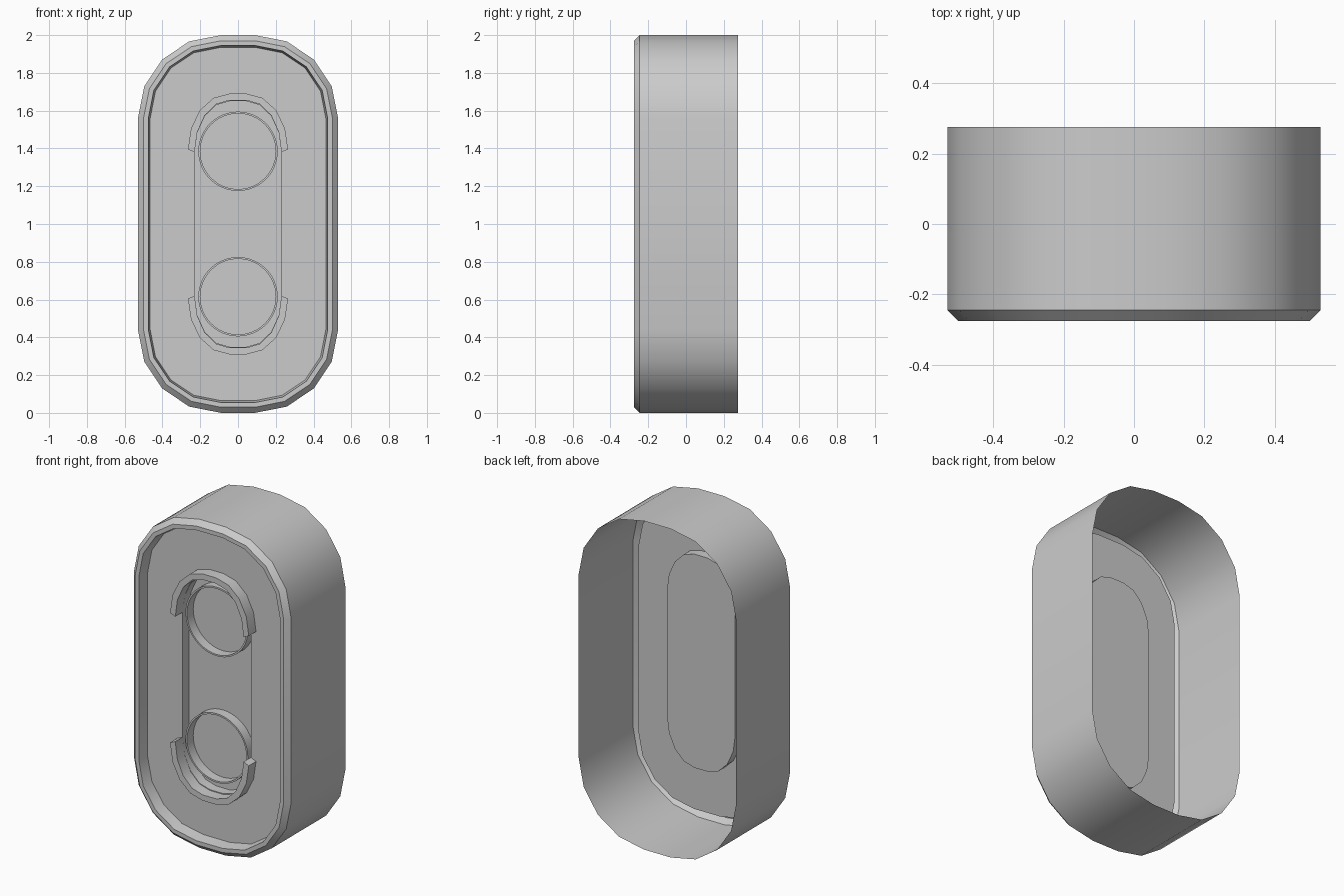
import bpy, bmesh
from math import sin, cos, pi

if "Cube" in bpy.data.objects:
    bpy.data.objects.remove(bpy.data.objects["Cube"])

def corners(cx, dz, rx, rz, y, signs):
    """Points of elliptical corners (4 segments each), walking counter-clockwise seen from the front."""
    pts = []
    for q in signs:
        for i in range(5):
            a = (q + i / 4) * pi / 2
            sx = 1 if q in (0, 3) else -1
            sz = 1 if q in (0, 1) else -1
            pts.append((sx * cx + rx * cos(a), y, 1 + sz * dz + rz * sin(a)))
    return pts

def loft(name, loops, closed=True, wrap=False, caps=()):
    """Bridge successive loops with quads; optionally wrap the section and cap loops or ends."""
    bm = bmesh.new()
    rows = [[bm.verts.new(p) for p in loop] for loop in loops]
    n = len(rows[0])
    for k in range(len(rows) if wrap else len(rows) - 1):
        a, b = rows[k], rows[(k + 1) % len(rows)]
        for i in range(n if closed else n - 1):
            j = (i + 1) % n
            bm.faces.new((a[i], a[j], b[j], b[i]))
    for c in caps:
        bm.faces.new(rows[c])
    if not closed:
        bm.faces.new([r[0] for r in rows])
        bm.faces.new([r[-1] for r in rows])
    bmesh.ops.recalc_face_normals(bm, faces=bm.faces)
    # the open housing must face forward
    front = [f for f in bm.faces if abs(f.normal.y) > 0.99]
    if caps and sum(f.normal.y * f.calc_area() for f in front) > 0:
        bmesh.ops.reverse_faces(bm, faces=bm.faces)
    me = bpy.data.meshes.new(name)
    bm.to_mesh(me)
    bm.free()
    ob = bpy.data.objects.new(name, me)
    bpy.context.collection.objects.link(ob)
    bpy.ops.object.select_all(action='DESELECT')
    bpy.context.view_layer.objects.active = ob
    ob.select_set(True)
    bpy.ops.object.shade_smooth_by_angle(angle=pi / 6)
    return ob

PLATE, FLOOR, FRONT, BACK = -0.205, -0.145, -0.275, 0.275
ALL = (0, 1, 2, 3)

# housing: open-backed shell, chamfered rim, recessed plate and sunken slot
def outline(inset, y):
    return corners(0.09, 0.56, 0.44 - inset, 0.44 - inset, y, ALL)

def slot(y):
    return corners(0.045, 0.38, 0.185, 0.27, y, ALL)

loft("housing", [outline(0, BACK), outline(0, FRONT + 0.03), outline(0.03, FRONT),
                 outline(0.055, FRONT), outline(0.065, PLATE), slot(PLATE), slot(FLOOR)],
     caps=(-1,))

# raised hoods around the slot ends
for name, signs in (("upper_hood", (0, 1)), ("lower_hood", (2, 3))):
    outer = (0.045, 0.395, 0.22, 0.295)
    inner = (0.045, 0.38, 0.185, 0.275)
    loft(name, [corners(*outer, PLATE, signs), corners(*outer, FRONT, signs),
                corners(*inner, FRONT, signs), corners(*inner, PLATE, signs)],
         closed=False, wrap=True)

# thin round collars standing on the slot floor
def circle(r, y, z, n=48):
    return [(r * cos(2 * pi * i / n), y, z + r * sin(2 * pi * i / n)) for i in range(n)]

for name, z in (("upper_collar", 1.385), ("lower_collar", 0.615)):
    loft(name, [circle(0.21, FLOOR, z), circle(0.21, PLATE, z),
                circle(0.20, PLATE, z), circle(0.20, FLOOR, z)], wrap=True)
